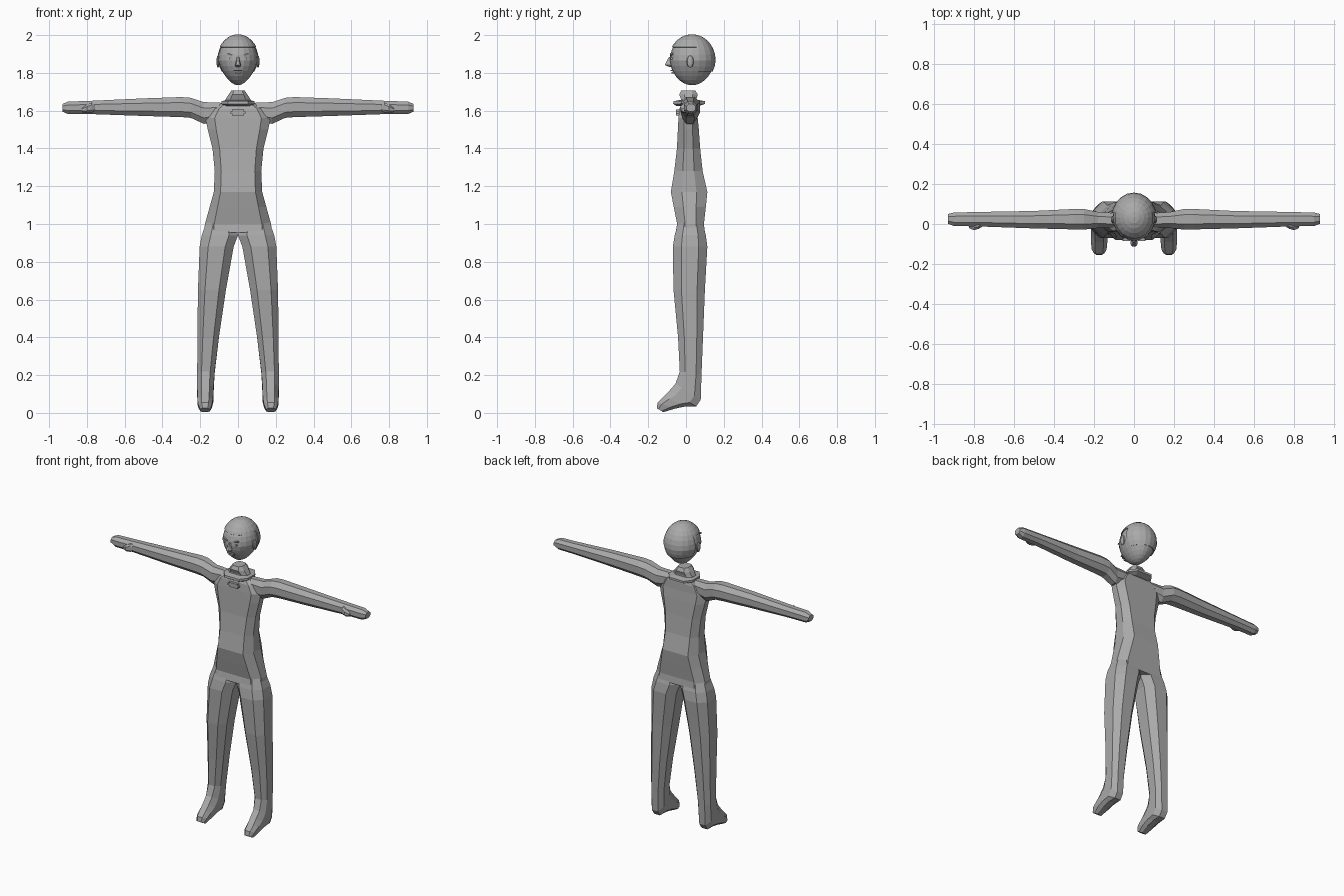
import bpy, bmesh, math
from mathutils import Vector

if "Cube" in bpy.data.objects:
    bpy.data.objects.remove(bpy.data.objects["Cube"])

grey = bpy.data.materials.new("plain grey")
grey.diffuse_color = (0.4, 0.4, 0.4, 1)
grey.use_nodes = True
grey.node_tree.nodes["Principled BSDF"].inputs["Base Color"].default_value = grey.diffuse_color


def finish(name, bm):
    bmesh.ops.recalc_face_normals(bm, faces=bm.faces)
    me = bpy.data.meshes.new(name)
    bm.to_mesh(me)
    bm.free()
    me.materials.append(grey)
    ob = bpy.data.objects.new(name, me)
    bpy.context.collection.objects.link(ob)
    return ob


def loft(name, rings, fu=0.6, fv=0.45):
    """Skin eight-sided rings given as (centre, half width u, half depth v)."""
    corners = [(1, -fv), (1, fv), (fu, 1), (-fu, 1), (-1, fv), (-1, -fv), (-fu, -1), (fu, -1)]
    bm = bmesh.new()
    loops = [[bm.verts.new(c + u * a + v * b) for a, b in corners] for c, u, v in rings]
    for lo, hi in zip(loops, loops[1:]):
        for i in range(8):
            j = (i + 1) % 8
            bm.faces.new((lo[i], lo[j], hi[j], hi[i]))
    bm.faces.new(loops[0])
    bm.faces.new(loops[-1])
    return finish(name, bm)


def upright(cx, rx, fy, fz, by, bz):
    """Ring from a front point and a back point of the side profile."""
    f, b = Vector((cx, fy, fz)), Vector((cx, by, bz))
    return (f + b) / 2, Vector((rx, 0, 0)), (b - f) / 2


def across(x, y0, y1, z0, z1):
    """Ring across a limb that runs sideways."""
    return (Vector((x, (y0 + y1) / 2, (z0 + z1) / 2)),
            Vector((0, (y1 - y0) / 2, 0)), Vector((0, 0, (z1 - z0) / 2)))


def apply(ob, kind, **settings):
    mod = ob.modifiers.new(kind.lower(), kind)
    for key, value in settings.items():
        setattr(mod, key, value)
    bpy.context.view_layer.objects.active = ob
    bpy.ops.object.modifier_apply(modifier=mod.name)


# torso: height, half width, front, back
torso = [(0.955, 0.18, -0.055, 0.10), (1.0, 0.175, -0.047, 0.095), (1.09, 0.15, -0.065, 0.105),
         (1.17, 0.128, -0.08, 0.113), (1.28, 0.123, -0.062, 0.088), (1.40, 0.135, -0.048, 0.075),
         (1.50, 0.160, -0.043, 0.068), (1.56, 0.172, -0.040, 0.062), (1.61, 0.14, -0.035, 0.06),
         (1.645, 0.08, -0.02, 0.05)]
body = loft("body", [upright(0, rx, f, z, b, z) for z, rx, f, b in torso], 0.72, 0.4)

# leg and foot: centre x, half width, front y/z, back y/z
leg = [(0.09, 0.07, -0.035, 1.03, 0.08, 1.03), (0.096, 0.096, -0.06, 0.94, 0.105, 0.94),
       (0.113, 0.090, -0.07, 0.88, 0.113, 0.88), (0.138, 0.074, -0.066, 0.65, 0.10, 0.65),
       (0.158, 0.057, -0.042, 0.40, 0.09, 0.40), (0.170, 0.046, -0.033, 0.22, 0.082, 0.20),
       (0.173, 0.043, -0.055, 0.155, 0.078, 0.07), (0.173, 0.042, -0.09, 0.115, 0.055, 0.035),
       (0.174, 0.041, -0.12, 0.085, 0.0, 0.035), (0.174, 0.037, -0.15, 0.055, -0.06, 0.022),
       (0.174, 0.026, -0.155, 0.025, -0.12, 0.004)]
# arm and hand: x, back/front y range, z range
arm = [(0.05, 0.0, 0.04, 1.58, 1.635), (0.10, -0.02, 0.055, 1.55, 1.643),
       (0.18, -0.02, 0.06, 1.53, 1.645), (0.25, -0.028, 0.075, 1.562, 1.668),
       (0.30, -0.027, 0.075, 1.566, 1.672), (0.50, -0.022, 0.065, 1.572, 1.665),
       (0.78, -0.012, 0.06, 1.582, 1.652), (0.90, -0.010, 0.057, 1.582, 1.648),
       (0.93, 0.002, 0.05, 1.595, 1.635)]
thumb = [(0.745, -0.005, 0.02, 1.605, 1.63), (0.775, -0.024, 0.02, 1.59, 1.643),
         (0.80, -0.031, 0.02, 1.588, 1.632), (0.825, -0.02, 0.02, 1.592, 1.615)]
for s in (-1, 1):
    limbs = [loft("limb", [upright(s * r[0], *r[1:]) for r in leg], 0.5, 0.5),
             loft("limb", [across(s * r[0], *r[1:]) for r in arm], 0.45, 0.45)]
    for limb in limbs:
        apply(body, 'BOOLEAN', operation='UNION', solver='EXACT', object=limb)
        bpy.data.objects.remove(limb)
    loft("thumb", [across(s * r[0], *r[1:]) for r in thumb], 0.5, 0.5)

# collar flange and neck stump
loft("collar", [upright(0, w, f, z, b, z) for w, f, z, b in
                [(0.07, -0.05, 1.625, 0.07), (0.088, -0.068, 1.636, 0.10),
                 (0.088, -0.066, 1.650, 0.10), (0.06, -0.035, 1.656, 0.07)]])
loft("neck", [upright(0, w, f, z, b, z) for w, f, z, b in
              [(0.075, -0.03, 1.64, 0.06), (0.066, -0.026, 1.66, 0.055),
               (0.050, -0.036, 1.685, 0.062), (0.034, -0.025, 1.708, 0.05)]])


def box(name, loc, size, tilt=0.0, bevel=0.0):
    bm = bmesh.new()
    bmesh.ops.create_cube(bm, size=1)
    bmesh.ops.scale(bm, vec=size, verts=bm.verts)
    if bevel:
        edges = [e for e in bm.edges if abs((e.verts[0].co - e.verts[1].co).y) > 1e-5]
        bmesh.ops.bevel(bm, geom=edges, offset=bevel, segments=2, affect='EDGES')
    ob = finish(name, bm)
    ob.location, ob.rotation_euler = loc, (0, tilt, 0)
    return ob


box("chest_badge", (0, -0.037, 1.59), (0.082, 0.03, 0.03), bevel=0.01)


# head: sphere narrowing to the chin
def skull(scale):
    bm = bmesh.new()
    bmesh.ops.create_uvsphere(bm, u_segments=20, v_segments=14, radius=1)
    for v in bm.verts:
        t = max(0, -v.co.z)
        v.co.x *= 0.108 * scale * (1 - 0.3 * t)
        v.co.y = 0.032 + v.co.y * 0.12 * scale * (1 - 0.08 * t)
        v.co.z = 1.866 + v.co.z * 0.1335 * scale
    return bm


finish("head", skull(0.985))

# hair shell: crown, back of head and sideburns
bm = skull(1.0)
for co, no in (((0, 0, 1.935), (0, 0, 1)), ((0, 0.055, 0), (0, 1, 0)), ((0, 0, 1.81), (0, 0, 1))):
    bmesh.ops.bisect_plane(bm, geom=bm.verts[:] + bm.edges[:] + bm.faces[:], plane_co=co, plane_no=no)
drop = []
for f in bm.faces:
    c = f.calc_center_median()
    if not (c.z > 1.935 or (c.y > 0.055 and c.z > 1.81)):
        drop.append(f)
bmesh.ops.delete(bm, geom=drop, context='FACES')
hair = finish("hair", bm)
apply(hair, 'SOLIDIFY', thickness=0.005, offset=1)

# face: ears, brows, eyes, nose and mouth
for s in (-1, 1):
    bm = bmesh.new()
    bmesh.ops.create_uvsphere(bm, u_segments=10, v_segments=6, radius=1)
    bmesh.ops.scale(bm, vec=(0.009, 0.019, 0.032), verts=bm.verts)
    ear = finish("ear", bm)
    ear.location = (s * 0.106, 0.022, 1.86)
    box("brow", (s * 0.038, -0.077, 1.897), (0.036, 0.014, 0.008), -s * 0.25)
    box("eye", (s * 0.036, -0.077, 1.876), (0.026, 0.012, 0.010), -s * 0.1, 0.004)
loft("nose", [upright(0, w, f, z, -0.075, z) for w, f, z in
              [(0.010, -0.09, 1.832), (0.017, -0.112, 1.842), (0.010, -0.104, 1.860),
               (0.006, -0.09, 1.885)]])
box("upper_lip", (0, -0.075, 1.813), (0.048, 0.014, 0.007))
box("lower_lip", (0, -0.07, 1.801), (0.034, 0.014, 0.008))
